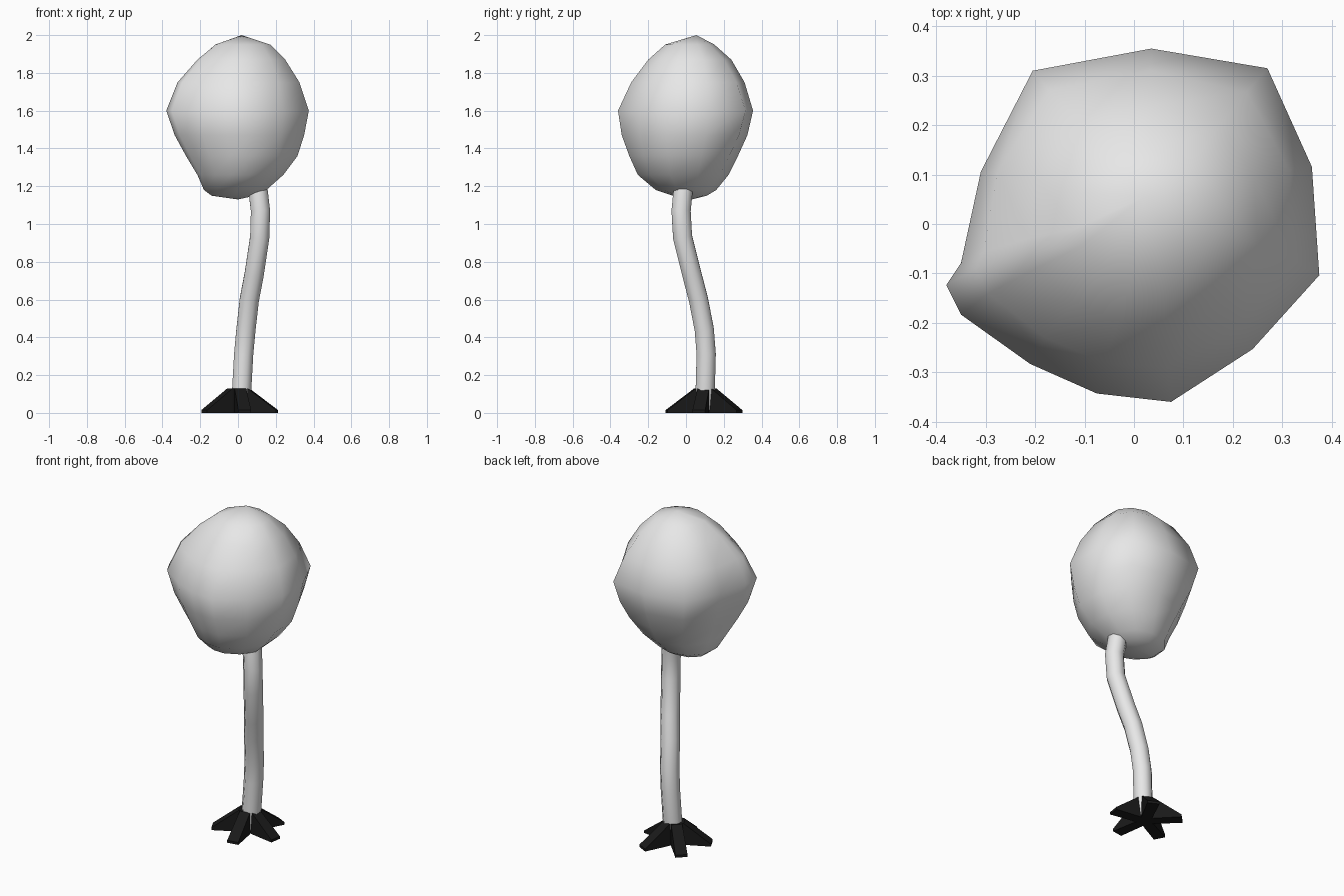
import bpy, bmesh, math
from mathutils import Vector

cube = bpy.data.objects.get("Cube")
if cube:
    bpy.data.objects.remove(cube, do_unlink=True)


def material(name, rgb, rough=0.8):
    m = bpy.data.materials.new(name)
    m.use_nodes = True
    m.diffuse_color = (*rgb, 1)
    bsdf = m.node_tree.nodes["Principled BSDF"]
    bsdf.inputs["Base Color"].default_value = (*rgb, 1)
    bsdf.inputs["Roughness"].default_value = rough
    return m


GREY = material("light grey", (0.8, 0.8, 0.8))
BLACK = material("black", (0.01, 0.01, 0.01))


def finish(name, bm, mat, smooth_angle=None):
    bmesh.ops.recalc_face_normals(bm, faces=bm.faces[:])
    mesh = bpy.data.meshes.new(name)
    bm.to_mesh(mesh)
    bm.free()
    mesh.materials.append(mat)
    obj = bpy.data.objects.new(name, mesh)
    bpy.context.collection.objects.link(obj)
    if smooth_angle:
        bpy.ops.object.select_all(action="DESELECT")
        obj.select_set(True)
        bpy.context.view_layer.objects.active = obj
        bpy.ops.object.shade_smooth_by_angle(angle=math.radians(smooth_angle))
    return obj


def loft(bm, rings, poles=None):
    """Bridge closed rings; close the ends with flat caps or with pole points."""
    loops = [[bm.verts.new(p) for p in ring] for ring in rings]
    n = len(loops[0])
    for a, b in zip(loops, loops[1:]):
        for i in range(n):
            j = (i + 1) % n
            bm.faces.new((a[i], a[j], b[j], b[i]))
    for k, loop in enumerate((loops[0], loops[-1])):
        if poles:
            tip = bm.verts.new(poles[k])
            for i in range(n):
                bm.faces.new((loop[i], loop[(i + 1) % n], tip))
        else:
            bm.faces.new(loop)


# Crown: a lumpy plan outline lofted through uneven heights
outline = [(0.375, -0.10), (0.36, 0.12), (0.27, 0.32), (0.035, 0.36),
           (-0.205, 0.315), (-0.31, 0.11), (-0.35, -0.075), (-0.38, -0.12),
           (-0.35, -0.18), (-0.21, -0.28), (-0.075, -0.34), (0.075, -0.357),
           (0.24, -0.25)]
# height, x min, x max, y min, y max, how strongly the lumpy outline shows
levels = [(1.15, -0.14, 0.09, -0.07, 0.11, 0.0),
          (1.18, -0.18, 0.15, -0.16, 0.16, 0.1),
          (1.26, -0.215, 0.24, -0.255, 0.225, 0.3),
          (1.36, -0.275, 0.315, -0.30, 0.275, 0.5),
          (1.47, -0.335, 0.35, -0.34, 0.325, 0.8),
          (1.60, -0.38, 0.375, -0.36, 0.355, 1.0),
          (1.75, -0.32, 0.325, -0.29, 0.31, 0.7),
          (1.87, -0.215, 0.25, -0.20, 0.24, 0.4),
          (1.95, -0.12, 0.17, -0.11, 0.15, 0.1)]


def fit(values, low, high):
    a, b = min(values), max(values)
    return [low + (v - a) / (b - a) * (high - low) for v in values]


rings = []
for z, x0, x1, y0, y1, lump in levels:
    pts = [Vector((x / 0.38, y / 0.36)) for x, y in outline]
    pts = [p.normalized().lerp(p, lump) for p in pts]
    xs = fit([p.x for p in pts], x0, x1)
    ys = fit([p.y for p in pts], y0, y1)
    rings.append([(x, y, z) for x, y in zip(xs, ys)])
bm = bmesh.new()
loft(bm, rings, poles=((0.0, 0.03, 1.13), (0.02, 0.055, 2.0)))
finish("crown", bm, GREY, 80)

# Trunk: an eight-sided tube along a bent path
path = [Vector(p) for p in (
    (0.012, 0.10, 0.02), (0.02, 0.102, 0.13), (0.03, 0.107, 0.31),
    (0.042, 0.097, 0.44), (0.06, 0.066, 0.60), (0.085, 0.032, 0.73),
    (0.115, -0.018, 0.93), (0.119, -0.026, 1.07), (0.106, -0.015, 1.18))]
rings = []
for i, p in enumerate(path):
    tangent = path[min(i + 1, len(path) - 1)] - path[max(i - 1, 0)]
    turn = Vector((0, 0, 1)).rotation_difference(tangent)
    radius = 0.05 if i == 0 else 0.055
    rings.append([p + turn @ Vector((radius * math.cos(a), radius * math.sin(a), 0))
                  for a in (math.tau * (k + 0.5) / 8 for k in range(8))])
bm = bmesh.new()
loft(bm, rings)
finish("trunk", bm, GREY, 60)


# Roots: five flat-shaded wedges spread around the foot of the trunk
def section(angle, r, half, top):
    c, s = math.cos(angle), math.sin(angle)
    return [(0.004 + r * c - w * s, 0.10 + r * s + w * c, z)
            for w, z in ((-half, 0), (half, 0), (half, top), (-half, top))]


bm = bmesh.new()
for k in range(5):
    a = math.radians(63 + 72 * k)
    loft(bm, [section(a, 0.0, 0.02, 0.125), section(a, 0.052, 0.031, 0.13),
              section(a, 0.205, 0.034, 0.015)])
finish("roots", bm, BLACK)
